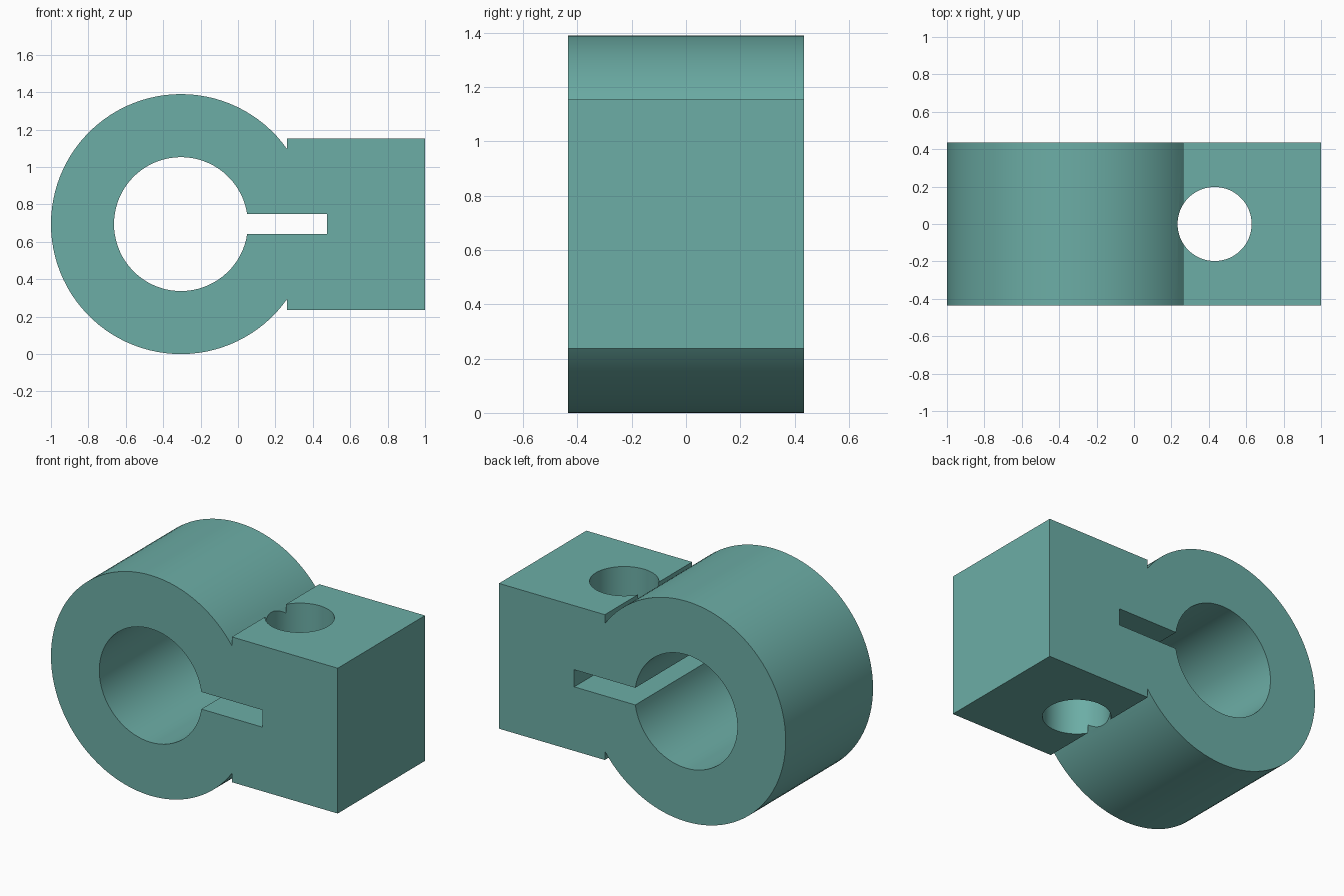
import bpy, bmesh
from math import sin, cos, asin, pi, radians

if "Cube" in bpy.data.objects:
    bpy.data.objects.remove(bpy.data.objects["Cube"])

CX, CZ = -0.305, 0.695           # ring centre
R_OUT, R_IN = 0.695, 0.358       # ring radii
HALF_DEPTH = 0.435
BLOCK_X, BLOCK_HALF = 0.262, 0.458
SLOT_X, SLOT_HALF = 0.475, 0.054


def arc(radius, start, end, steps):
    """Points on an arc round the ring centre, in the x-z plane."""
    angles = [start + (end - start) * i / steps for i in range(steps + 1)]
    return [(CX + radius * cos(a), CZ + radius * sin(a)) for a in angles]


def add_loop(bm, points):
    verts = [bm.verts.new((x, -HALF_DEPTH, z)) for x, z in points]
    for i, v in enumerate(verts):
        bm.edges.new((v, verts[(i + 1) % len(verts)]))


# Outer outline: ring joined to the clamping block
a = pi / 2 - asin((BLOCK_X - CX) / R_OUT)
outer = arc(R_OUT, a, 2 * pi - a, 80)
outer += [(BLOCK_X, CZ - BLOCK_HALF), (1, CZ - BLOCK_HALF),
          (1, CZ + BLOCK_HALF), (BLOCK_X, CZ + BLOCK_HALF)]

# Inner outline: bore joined to the slot
b = asin(SLOT_HALF / R_IN)
inner = arc(R_IN, b, 2 * pi - b, 72)
inner += [(SLOT_X, CZ - SLOT_HALF), (SLOT_X, CZ + SLOT_HALF)]

bm = bmesh.new()
add_loop(bm, outer)
add_loop(bm, inner)
bmesh.ops.triangle_fill(bm, use_beauty=True, edges=bm.edges[:])
ext = bmesh.ops.extrude_face_region(bm, geom=bm.faces[:])
bmesh.ops.translate(bm, vec=(0, 2 * HALF_DEPTH, 0),
                    verts=[g for g in ext["geom"] if isinstance(g, bmesh.types.BMVert)])
bmesh.ops.recalc_face_normals(bm, faces=bm.faces[:])
mesh = bpy.data.meshes.new("shaft_clamp")
bm.to_mesh(mesh)
bm.free()
clamp = bpy.data.objects.new("shaft_clamp", mesh)
bpy.context.collection.objects.link(clamp)

# Vertical bolt hole through the block
bpy.ops.mesh.primitive_cylinder_add(vertices=64, radius=0.198, depth=3,
                                    location=(0.431, 0, CZ))
cutter = bpy.context.object
cutter.name = "bolt_hole_cutter"
cutter.hide_render = True
mod = clamp.modifiers.new("bolt_hole", 'BOOLEAN')
mod.operation = 'DIFFERENCE'
mod.solver = 'EXACT'
mod.object = cutter

bpy.ops.object.select_all(action='DESELECT')
clamp.select_set(True)
bpy.context.view_layer.objects.active = clamp
bpy.ops.object.modifier_apply(modifier=mod.name)
bpy.data.objects.remove(cutter)
bpy.ops.object.shade_smooth_by_angle(angle=radians(30))

# Clamp colour
mat = bpy.data.materials.new("teal")
mat.diffuse_color = (0.15, 0.42, 0.38, 1)
mat.use_nodes = True
mat.node_tree.nodes["Principled BSDF"].inputs["Base Color"].default_value = mat.diffuse_color
clamp.data.materials.clear()
clamp.data.materials.append(mat)
